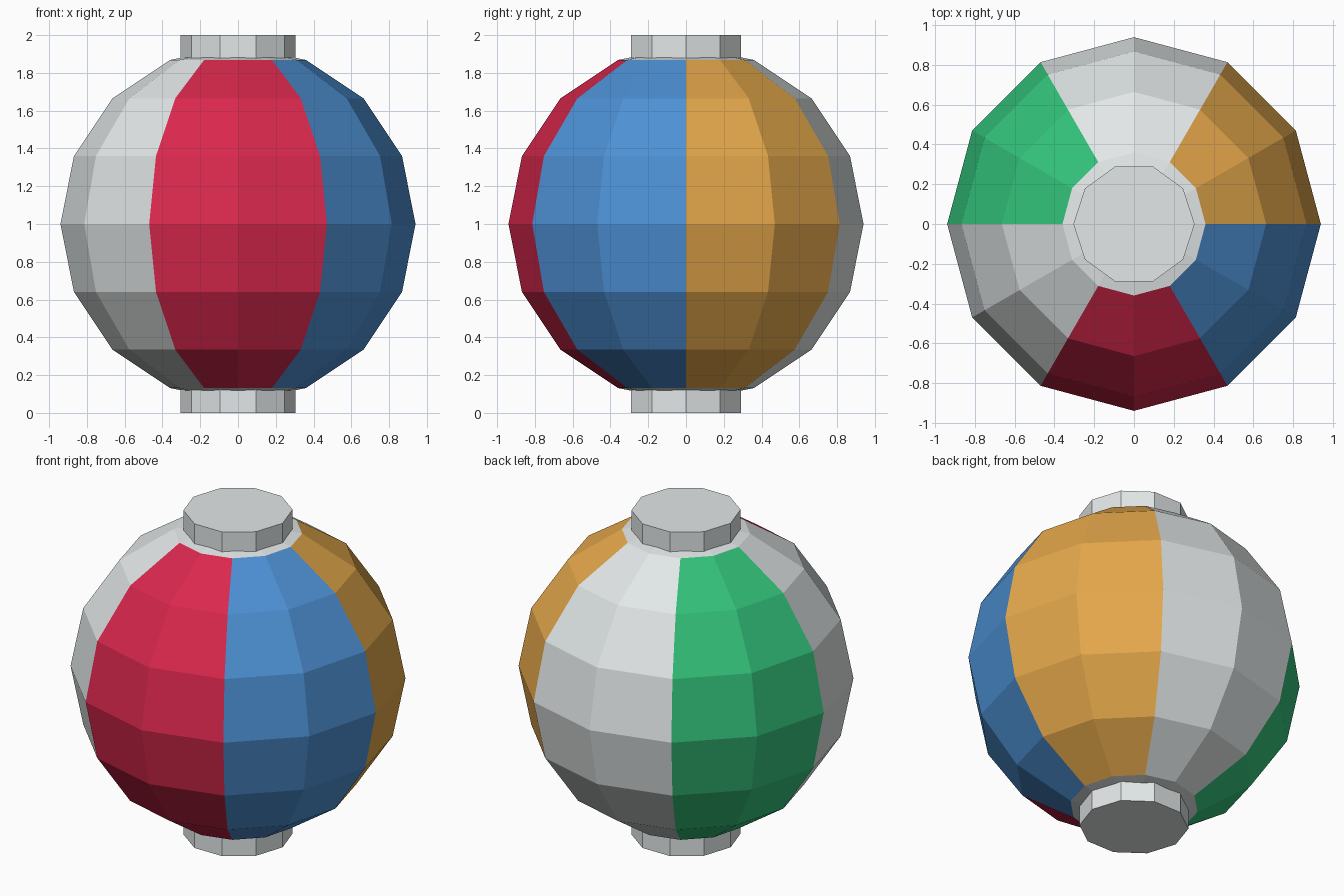
import bpy, bmesh
from math import atan2, cos, sin, pi, tau
from mathutils import Matrix

cube = bpy.data.objects.get("Cube")
if cube:
    bpy.data.objects.remove(cube, do_unlink=True)

RADIUS = 0.94
CAP_RADIUS = 0.305


def make_material(name, rgb):
    mat = bpy.data.materials.new(name)
    mat.use_nodes = True
    color = (*rgb, 1)
    mat.diffuse_color = color
    mat.node_tree.nodes["Principled BSDF"].inputs["Base Color"].default_value = color
    return mat


white = make_material("white", (0.79, 0.83, 0.83))
orange = make_material("orange", (0.78, 0.39, 0.07))
green = make_material("green", (0.033, 0.54, 0.195))
red = make_material("red", (0.70, 0.021, 0.074))
blue = make_material("blue", (0.074, 0.28, 0.66))


def make_object(name, bm, materials):
    mesh = bpy.data.meshes.new(name)
    bm.to_mesh(mesh)
    bm.free()
    for mat in materials:
        mesh.materials.append(mat)
    obj = bpy.data.objects.new(name, mesh)
    bpy.context.collection.objects.link(obj)
    return obj


# Faceted ball: six coloured wedges, two segments each, with white pole rings
bm = bmesh.new()
bmesh.ops.create_uvsphere(bm, u_segments=12, v_segments=8, radius=RADIUS)
wedges = [1, 0, 2, 0, 3, 4]  # material slots, counter-clockwise from +x
for face in bm.faces:
    centre = face.calc_center_median()
    if abs(centre.z) < RADIUS * 0.88:
        angle = atan2(centre.y, centre.x) % tau
        face.material_index = wedges[int(angle / (pi / 3))]
bmesh.ops.translate(bm, verts=bm.verts, vec=(0, 0, 1))
make_object("ball", bm, [white, orange, green, red, blue])


# Ten-sided caps at both poles
def make_cap(name, bottom, top):
    bm = bmesh.new()
    ring = [bm.verts.new((CAP_RADIUS * cos(i * tau / 10),
                          CAP_RADIUS * sin(i * tau / 10), bottom)) for i in range(10)]
    base = bm.faces.new(ring)
    lid = bmesh.ops.extrude_face_region(bm, geom=[base], use_keep_orig=True)
    verts = [v for v in lid["geom"] if isinstance(v, bmesh.types.BMVert)]
    bmesh.ops.translate(bm, verts=verts, vec=(0, 0, top - bottom))
    bmesh.ops.recalc_face_normals(bm, faces=bm.faces)
    make_object(name, bm, [white])


make_cap("top_cap", 1.87, 2)
make_cap("bottom_cap", 0, 0.13)
